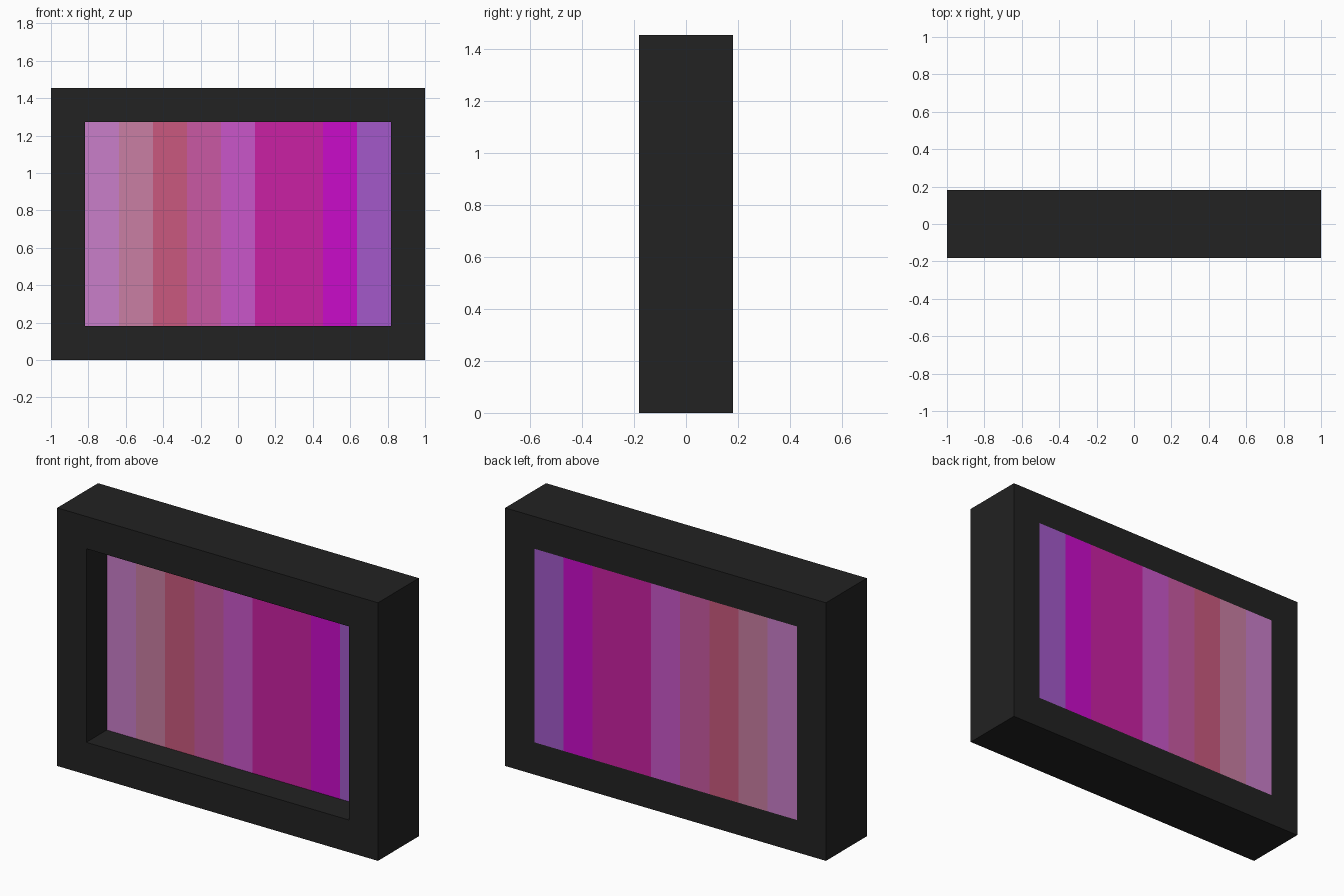
import bpy, bmesh

if "Cube" in bpy.data.objects:
    bpy.data.objects.remove(bpy.data.objects["Cube"])

U = 2 / 11  # the model sits on an 11 x 8 x 2 grid of square units


def material(name, rgb):
    lin = [((c / 255 + 0.055) / 1.055) ** 2.4 if c > 10 else c / 255 / 12.92 for c in rgb]
    m = bpy.data.materials.new(name)
    m.diffuse_color = (*lin, 1)
    m.use_nodes = True
    m.node_tree.nodes["Principled BSDF"].inputs["Base Color"].default_value = m.diffuse_color
    return m


def add_object(name, bm, mat):
    bmesh.ops.recalc_face_normals(bm, faces=bm.faces)
    me = bpy.data.meshes.new(name)
    bm.to_mesh(me)
    bm.free()
    me.materials.append(mat)
    ob = bpy.data.objects.new(name, me)
    bpy.context.collection.objects.link(ob)
    return ob


# Frame: rectangular ring, extruded through the depth
bm = bmesh.new()


def ring(hw, z0, z1):
    return [bm.verts.new((x, -U, z)) for x, z in ((-hw, z0), (hw, z0), (hw, z1), (-hw, z1))]


outer = ring(5.5 * U, 0, 8 * U)
inner = ring(4.5 * U, U, 7 * U)
faces = [bm.faces.new((outer[i], outer[(i + 1) % 4], inner[(i + 1) % 4], inner[i])) for i in range(4)]
ext = bmesh.ops.extrude_face_region(bm, geom=faces, use_keep_orig=True)
bmesh.ops.translate(bm, vec=(0, 2 * U, 0),
                    verts=[g for g in ext["geom"] if isinstance(g, bmesh.types.BMVert)])
add_object("frame", bm, material("charcoal", (34, 34, 34)))

# Screen stripes: name, colour, width in units; flush at the back, recessed in front
stripes = [
    ("pale_orchid", (202, 126, 202), 1),
    ("dusty_pink", (202, 126, 163), 1),
    ("rose_red", (202, 89, 126), 1),
    ("rose_pink", (202, 89, 163), 1),
    ("orchid", (202, 86, 202), 1),
    ("deep_magenta", (202, 33, 163), 2),
    ("bright_magenta", (202, 12, 202), 1),
    ("violet", (163, 89, 202), 1),
]
x = -4.5
for name, rgb, w in stripes:
    bm = bmesh.new()
    bmesh.ops.create_cube(bm, size=1)
    bmesh.ops.scale(bm, vec=(w * U, U, 6 * U), verts=bm.verts)
    bmesh.ops.translate(bm, vec=((x + w / 2) * U, U / 2, 4 * U), verts=bm.verts)
    add_object("stripe_" + name, bm, material(name, rgb))
    x += w
